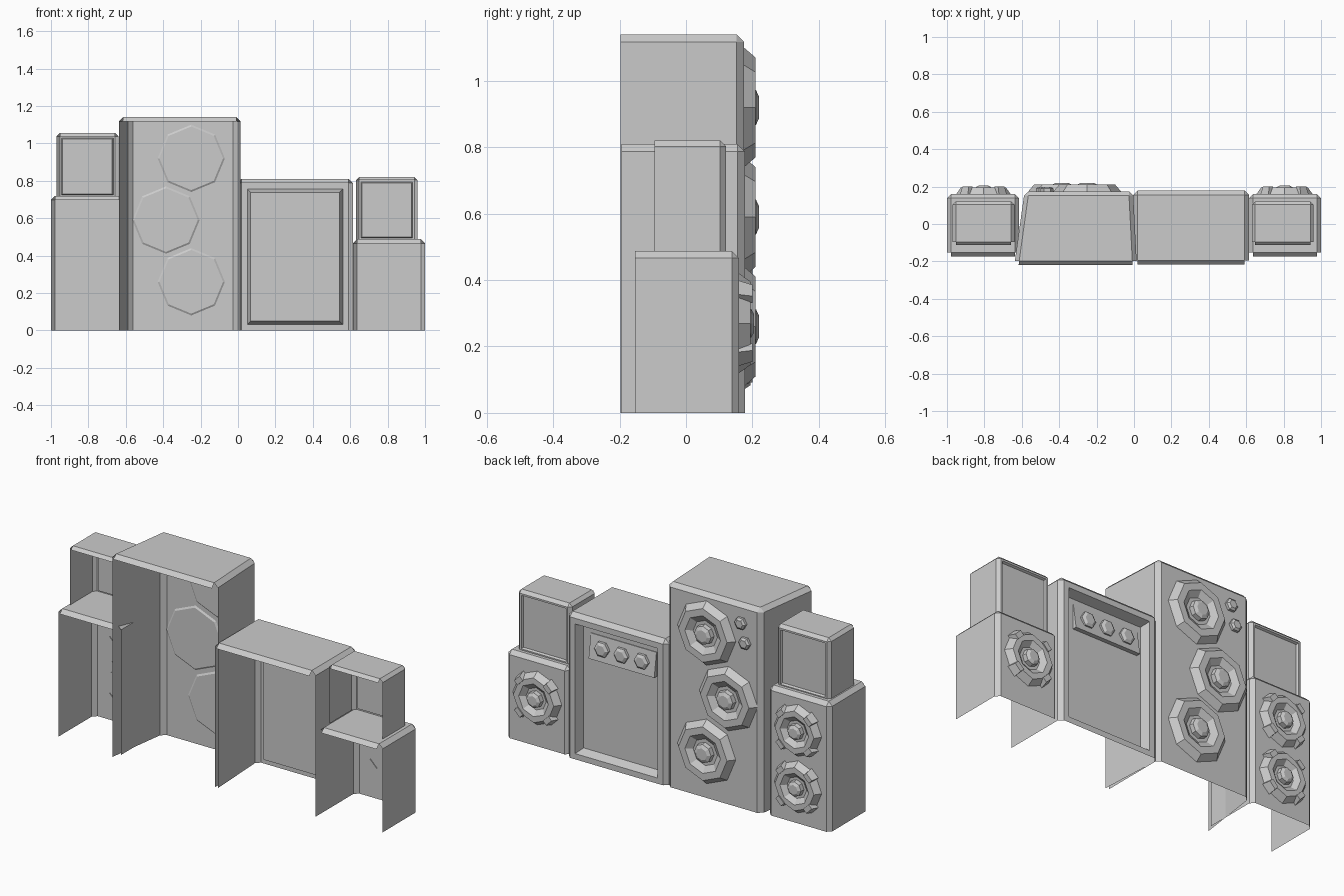
import bpy, bmesh
from math import pi, cos, sin
from mathutils import Matrix, Vector

if "Cube" in bpy.data.objects:
    bpy.data.objects.remove(bpy.data.objects["Cube"])


def finish(bm, name):
    bmesh.ops.recalc_face_normals(bm, faces=bm.faces[:]) if name.startswith("solid") else None
    me = bpy.data.meshes.new(name)
    bm.to_mesh(me)
    bm.free()
    ob = bpy.data.objects.new(name, me)
    bpy.context.collection.objects.link(ob)
    return ob


def cabinet(name, x, y, z, bevel, insets=(), taper=(0, 0)):
    """Chamfered shell, open at the back and bottom; insets = (width, depth) steps."""
    bm = bmesh.new()
    bmesh.ops.create_cube(bm, size=1)
    low = z[0] - 2 * bevel
    for v in bm.verts:
        v.co = Vector((x[v.co.x > 0], y[v.co.y > 0], z[1] if v.co.z > 0 else low))
    bmesh.ops.bevel(bm, geom=bm.edges[:], offset=bevel, segments=1,
                    affect='EDGES', profile=0.5)
    bmesh.ops.bisect_plane(bm, geom=bm.verts[:] + bm.edges[:] + bm.faces[:],
                           plane_co=(0, 0, z[0]), plane_no=(0, 0, -1), clear_outer=True)
    bm.normal_update()
    # remove the back, keeping only the top lip
    gone = [f for f in bm.faces if f.normal.y < -0.3
            and (f.normal.z < 0.3 or abs(f.normal.x) > 0.3)]
    bmesh.ops.delete(bm, geom=gone, context='FACES')
    front = max(bm.faces, key=lambda f: f.normal.y)
    for width, depth in insets:
        bmesh.ops.inset_individual(bm, faces=[front], thickness=width, depth=0)
        for v in front.verts:
            v.co.y -= depth
    # narrow the sides towards the baffle
    mid = (x[0] + x[1]) / 2
    for v in bm.verts:
        t = (v.co.y - y[0]) / (y[1] - y[0])
        v.co.x += t * (taper[0] if v.co.x < mid else taper[1])
    return finish(bm, name)


def lathe(name, centre, profile, sides, back=False):
    """Faceted turned part about +y; profile = (radius, distance)."""
    bm = bmesh.new()
    rings = [[bm.verts.new((centre[0] + r * cos(2 * pi * i / sides), centre[1] + d,
                            centre[2] + r * sin(2 * pi * i / sides)))
              for i in range(sides)] for r, d in profile]
    for a, b in zip(rings, rings[1:]):
        for i in range(sides):
            j = (i + 1) % sides
            bm.faces.new((a[i], b[i], b[j], a[j]))
    bm.faces.new(rings[-1][::-1])
    if back:
        bm.faces.new(rings[0])
    return finish(bm, name)


CONE = [(.18, 0), (.15, .035), (.11, .035), (.075, .012), (.055, .012), (.052, .036), (.033, .045)]


def driver(name, x, y, z, r, back=False, tabs=False):
    s = r / .18
    prof = [(a * s, d) for a, d in CONE]
    if back:
        prof.insert(0, (.17 * s, -.006))
    lathe(name, (x, y, z), prof, 8, back)
    if tabs:
        # four clamps across the rim
        for k in range(4):
            bm = bmesh.new()
            bmesh.ops.create_cube(bm, size=1)
            for v in bm.verts:
                outer, top = v.co.x > 0, v.co.y > 0
                v.co = Vector(((r * 1.02 if not top else r * .93) if outer else r * .74,
                               .041 if top else -.004,
                               (.024 if top else .03) * (1 if v.co.z > 0 else -1)))
            bm.transform(Matrix.Translation((x, y, z)) @
                         Matrix.Rotation(pi / 4 + k * pi / 2, 4, 'Y'))
            bmesh.ops.recalc_face_normals(bm, faces=bm.faces[:])
            finish(bm, f"{name}_clamp_{k}")


def knob(name, x, y, z, r):
    lathe(name, (x, y, z), [(r, 0), (r, .015), (r * .65, .024)], 6)


# cabinets
cabinet("tall_cabinet", (-.64, .015), (-.22, .175), (0, 1.14), .023, taper=(.055, -.02))
cabinet("amplifier_cabinet", (-.005, .615), (-.217, .178), (0, .81), .023,
        insets=((.045, 0), (.025, .05)))
cabinet("left_low_cabinet", (-1, -.615), (-.175, .16), (0, .72), .022)
cabinet("right_low_cabinet", (.615, 1), (-.175, .16), (0, .488), .022)
cabinet("left_top_box", (-.97, -.64), (-.112, .12), (.715, 1.055), .017,
        insets=((.014, 0), (.008, .012)))
cabinet("right_top_box", (.63, .96), (-.112, .12), (.485, .82), .017,
        insets=((.014, 0), (.008, .012)))

# drivers of the tall cabinet
for i, (x, z) in enumerate(((-.25, .92), (-.385, .59), (-.25, .26))):
    driver(f"large_driver_{i}", x, .175, z, .18, back=True)
for i, (x, z) in enumerate(((-.465, 1.035), (-.49, .93))):
    knob(f"tweeter_{i}", x, .174, z, .035)

# clamped drivers of the low cabinets
driver("left_driver_upper", -.805, .16, .52, .145, tabs=True)
driver("left_driver_lower", -.805, .16, .205, .145, tabs=True)
driver("right_driver", .805, .16, .27, .15, tabs=True)

# sloping control plate with knobs on the amplifier
bm = bmesh.new()
bmesh.ops.create_cube(bm, size=1)
for v in bm.verts:
    up = v.co.z > 0
    yf = .132 if up else .152
    v.co = Vector((.495 if v.co.x > 0 else .09, yf if v.co.y > 0 else .127, .705 if up else .57))
bmesh.ops.recalc_face_normals(bm, faces=bm.faces[:])
finish(bm, "control_plate")
for i, x in enumerate((.17, .295, .415)):
    knob(f"control_knob_{i}", x, .14, .64, .044)
